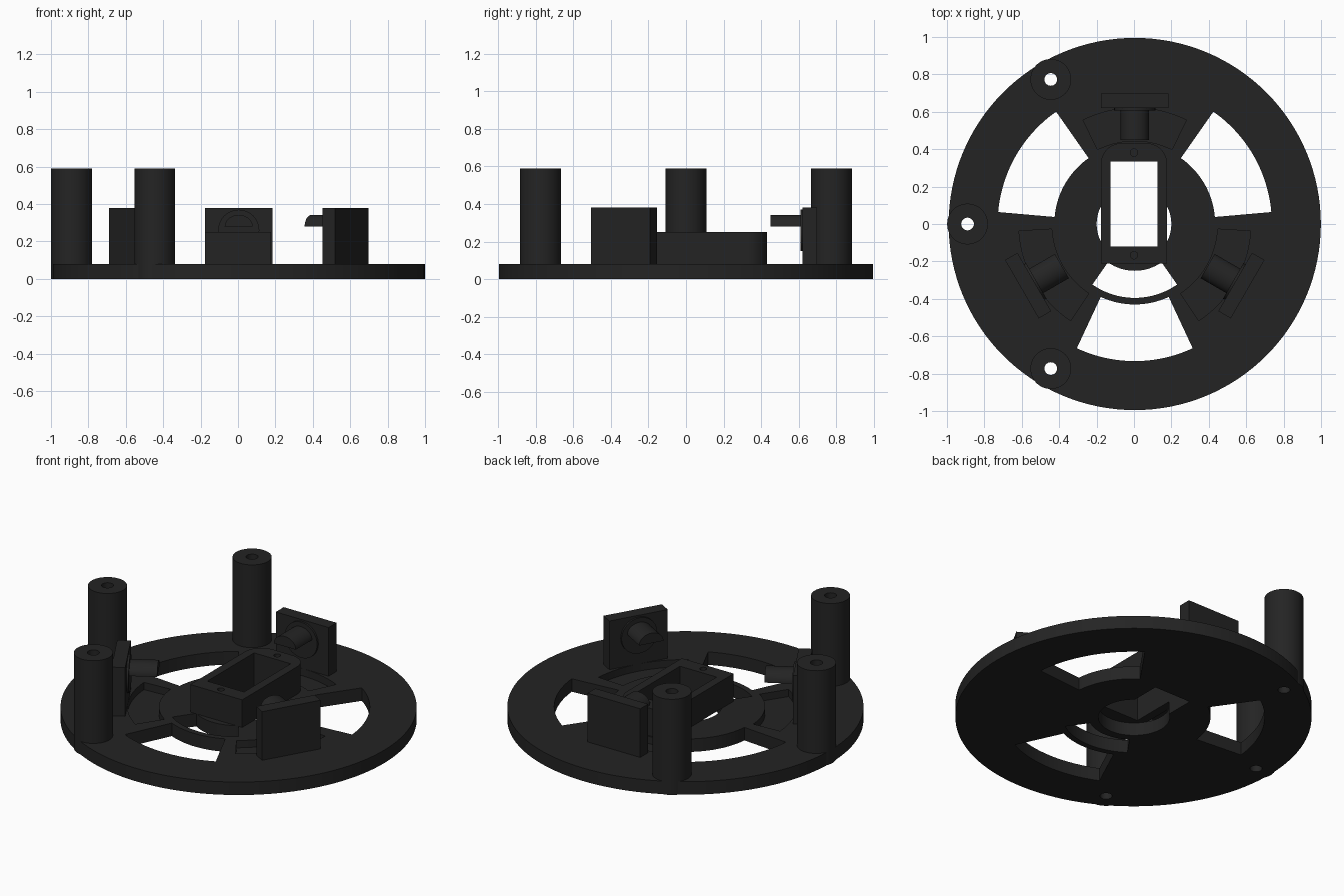
import bpy, bmesh
from math import sin, cos, pi, radians
from mathutils import Matrix

if "Cube" in bpy.data.objects:
    bpy.data.objects.remove(bpy.data.objects["Cube"])

CX = 0.004  # disc centre, shifted because one post overhangs the rim
black = bpy.data.materials.new("matte_black")
black.diffuse_color = (0.0175, 0.0175, 0.0175, 1)
black.use_nodes = True
black.node_tree.nodes["Principled BSDF"].inputs["Base Color"].default_value = black.diffuse_color


def arc(r, a0, a1, n, cx=0, cy=0):
    return [(cx + r * cos(radians(a0 + (a1 - a0) * i / n)),
             cy + r * sin(radians(a0 + (a1 - a0) * i / n))) for i in range(n + 1)]


def circle(r, n=48, cx=0, cy=0):
    return arc(r, 0, 360, n, cx, cy)[:-1]


def sector(r0, r1, mid, half, n=24):
    return arc(r1, mid - half, mid + half, n, CX) + arc(r0, mid + half, mid - half, n, CX)


def rect(x0, x1, y0, y1):
    return [(x0, y0), (x1, y0), (x1, y1), (x0, y1)]


def prism(name, pts, z0, z1, matrix=None):
    bm = bmesh.new()
    face = bm.faces.new([bm.verts.new((x, y, z0)) for x, y in pts])
    ext = bmesh.ops.extrude_face_region(bm, geom=[face])
    top = [v for v in ext["geom"] if isinstance(v, bmesh.types.BMVert)]
    bmesh.ops.translate(bm, verts=top, vec=(0, 0, z1 - z0))
    if matrix:
        bm.transform(matrix)
    bmesh.ops.recalc_face_normals(bm, faces=bm.faces)
    me = bpy.data.meshes.new(name)
    bm.to_mesh(me)
    bm.free()
    me.materials.append(black)
    ob = bpy.data.objects.new(name, me)
    bpy.context.collection.objects.link(ob)
    return ob


def activate(ob):
    bpy.ops.object.select_all(action='DESELECT')
    ob.select_set(True)
    bpy.context.view_layer.objects.active = ob


def cut(ob, pts, z0, z1):
    cutter = prism("cutter", pts, z0, z1)
    cutter.hide_render = True
    mod = ob.modifiers.new("cut", 'BOOLEAN')
    mod.operation, mod.solver, mod.object = 'DIFFERENCE', 'EXACT', cutter
    activate(ob)
    bpy.ops.object.modifier_apply(modifier=mod.name)
    bpy.data.objects.remove(cutter)


def smooth(ob):
    activate(ob)
    bpy.ops.object.shade_smooth_by_angle(angle=radians(30))


posts = [(-0.89, 0), (-0.445, 0.773), (-0.445, -0.773)]
opening = rect(-0.125, 0.125, -0.12, 0.335)

# base disc with windows, recessed pads, hub hole and front slot
disc = prism("base_disc", circle(0.995, 128, CX), 0, 0.08)
for mid in (30, 150, 270):
    cut(disc, sector(0.43, 0.733, mid, 25), -0.1, 0.2)
for mid in (90, 210, 330):
    cut(disc, sector(0.445, 0.62, mid, 26.5), 0.035, 0.2)
cut(disc, sector(0.25, 0.395, 270, 35), -0.1, 0.2)
cut(disc, circle(0.2), -0.1, 0.2)
cut(disc, opening, -0.1, 0.2)
for x, y in posts:
    cut(disc, circle(0.108, 48, x, y), -0.1, 0.2)
smooth(disc)

# hollow standoff posts
for i, (x, y) in enumerate(posts):
    post = prism(f"standoff_post_{i + 1}", circle(0.109, 48, x, y), 0, 0.59)
    cut(post, circle(0.034, 32, x, y), -0.1, 0.7)
    smooth(post)

# central motor holder, rounded at the back, with two screw holes
outline = [(-0.177, -0.212), (0.177, -0.212)]
outline += arc(0.11, 0, 90, 10, 0.067, 0.322) + arc(0.11, 90, 180, 10, -0.067, 0.322)
holder = prism("motor_holder", outline, 0.08, 0.25)
cut(holder, opening, 0, 0.4)
for y in (0.382, -0.167):
    cut(holder, circle(0.02, 16, 0, y), 0.15, 0.4)
smooth(holder)

# three upright panels, each with a round boss and a half-round peg facing inward
for i, angle in enumerate((0, 120, 240)):
    turn = Matrix.Translation((CX, 0, 0)) @ Matrix.Rotation(radians(angle), 4, 'Z')
    # maps profile (x, y) to (x, z) and depth to y
    upright = turn @ Matrix(((1, 0, 0, 0), (0, 0, 1, 0), (0, 1, 0, 0), (0, 0, 0, 1)))
    prism(f"panel_{i + 1}", rect(-0.18, 0.18, 0.62, 0.697), 0.08, 0.38, turn)
    smooth(prism(f"boss_{i + 1}", circle(0.11, 40, 0, 0.26), 0.608, 0.625, upright))
    peg = [(0.075 * cos(pi * k / 20), 0.28 + 0.062 * sin(pi * k / 20)) for k in range(21)]
    smooth(prism(f"peg_{i + 1}", peg, 0.45, 0.63, upright))
